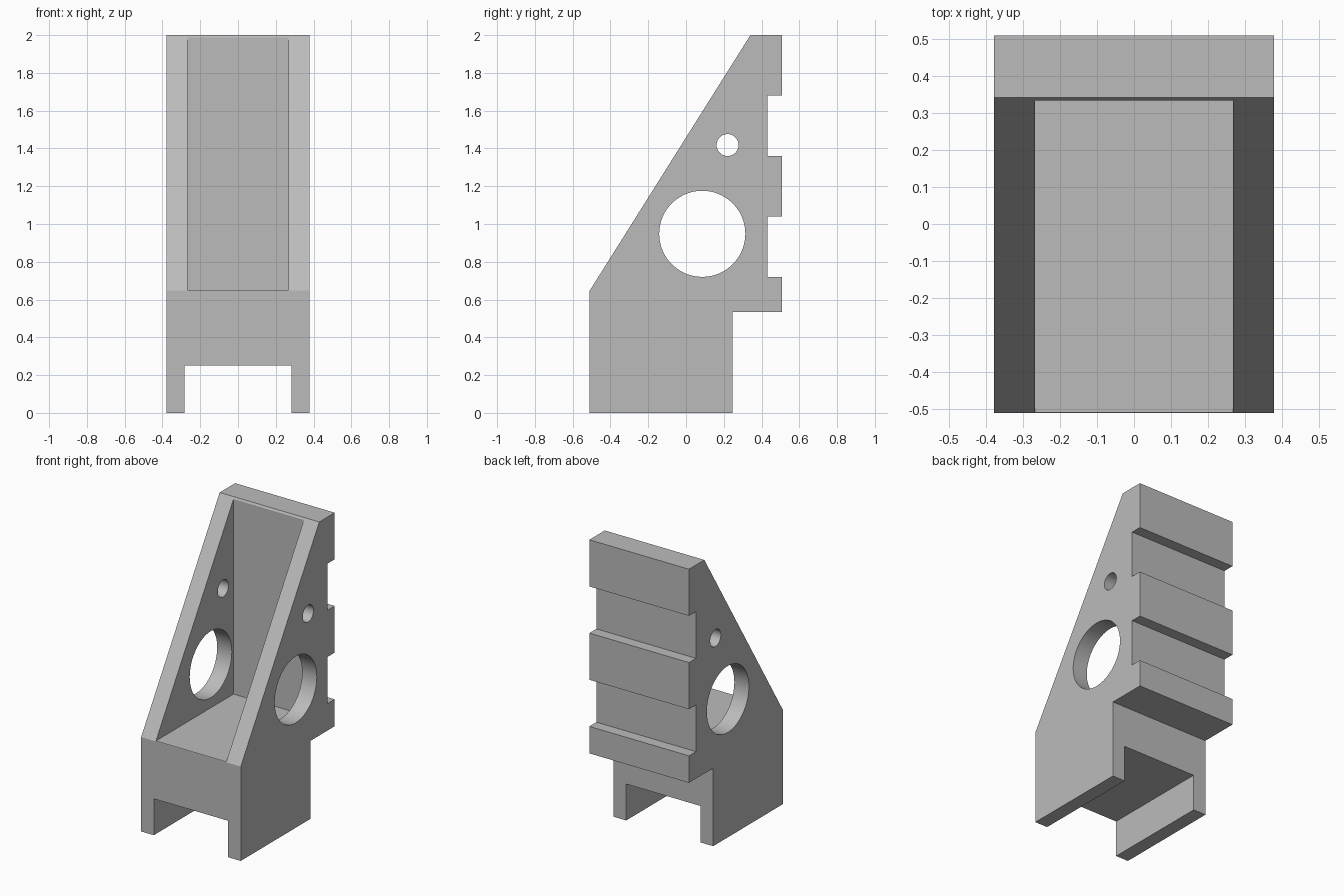
import bpy, bmesh
from math import radians
from mathutils import Matrix

default = bpy.data.objects.get("Cube")
if default:
    bpy.data.objects.remove(default, do_unlink=True)

# Single plain grey
grey = bpy.data.materials.new("plain_grey")
grey.use_nodes = True
COLOUR = (0.5, 0.5, 0.5, 1)
grey.diffuse_color = COLOUR
grey.node_tree.nodes["Principled BSDF"].inputs["Base Color"].default_value = COLOUR


def finish(name, bm):
    bmesh.ops.recalc_face_normals(bm, faces=bm.faces)
    mesh = bpy.data.meshes.new(name)
    bm.to_mesh(mesh)
    bm.free()
    mesh.materials.append(grey)
    obj = bpy.data.objects.new(name, mesh)
    bpy.context.collection.objects.link(obj)
    return obj


def extrude_profile(name, points, half_width):
    """Extrude a (y, z) outline across x."""
    bm = bmesh.new()
    face = bm.faces.new([bm.verts.new((-half_width, y, z)) for y, z in points])
    side = bmesh.ops.extrude_face_region(bm, geom=[face])["geom"]
    verts = [v for v in side if isinstance(v, bmesh.types.BMVert)]
    bmesh.ops.translate(bm, verts=verts, vec=(2 * half_width, 0, 0))
    return finish(name, bm)


def cross_cylinder(name, y, z, radius):
    """Cylinder lying along x."""
    bm = bmesh.new()
    place = Matrix.Translation((0, y, z)) @ Matrix.Rotation(radians(90), 4, "Y")
    bmesh.ops.create_cone(bm, cap_ends=True, segments=64, radius1=radius,
                          radius2=radius, depth=1.2, matrix=place)
    return finish(name, bm)


# Body outline: foot, sloped front, and notched back
FRONT, BACK, GROOVE = -0.51, 0.508, 0.432
outline = [(FRONT, 0), (0.245, 0), (0.245, 0.535), (BACK, 0.535)]
for low, high in ((0.72, 1.04), (1.36, 1.68)):
    outline += [(BACK, low), (GROOVE, low), (GROOVE, high), (BACK, high)]
outline += [(BACK, 2), (0.341, 2), (FRONT, 0.647)]
body = extrude_profile("bracket_body", outline, 0.378)

# Front pocket, channel under the foot, and side holes
POCKET_BACK, FLOOR = 0.333, 0.65
cutters = [
    extrude_profile("pocket_cutter", [(-0.8, FLOOR), (POCKET_BACK, FLOOR),
                                      (POCKET_BACK, 2.2), (-0.8, 2.2)], 0.267),
    extrude_profile("channel_cutter", [(-0.8, -0.2), (0.8, -0.2),
                                       (0.8, 0.25), (-0.8, 0.25)], 0.282),
    cross_cylinder("large_hole_cutter", 0.086, 0.948, 0.228),
    cross_cylinder("small_hole_cutter", 0.22, 1.418, 0.058),
]
bpy.context.view_layer.objects.active = body
for cutter in cutters:
    cutter.hide_render = True
    mod = body.modifiers.new(cutter.name, "BOOLEAN")
    mod.operation, mod.solver, mod.object = "DIFFERENCE", "EXACT", cutter
    bpy.ops.object.modifier_apply(modifier=mod.name)
    bpy.data.objects.remove(cutter, do_unlink=True)

# Smooth hole walls, crisp edges elsewhere
bpy.ops.object.select_all(action="DESELECT")
body.select_set(True)
bpy.ops.object.shade_smooth_by_angle(angle=radians(30))
